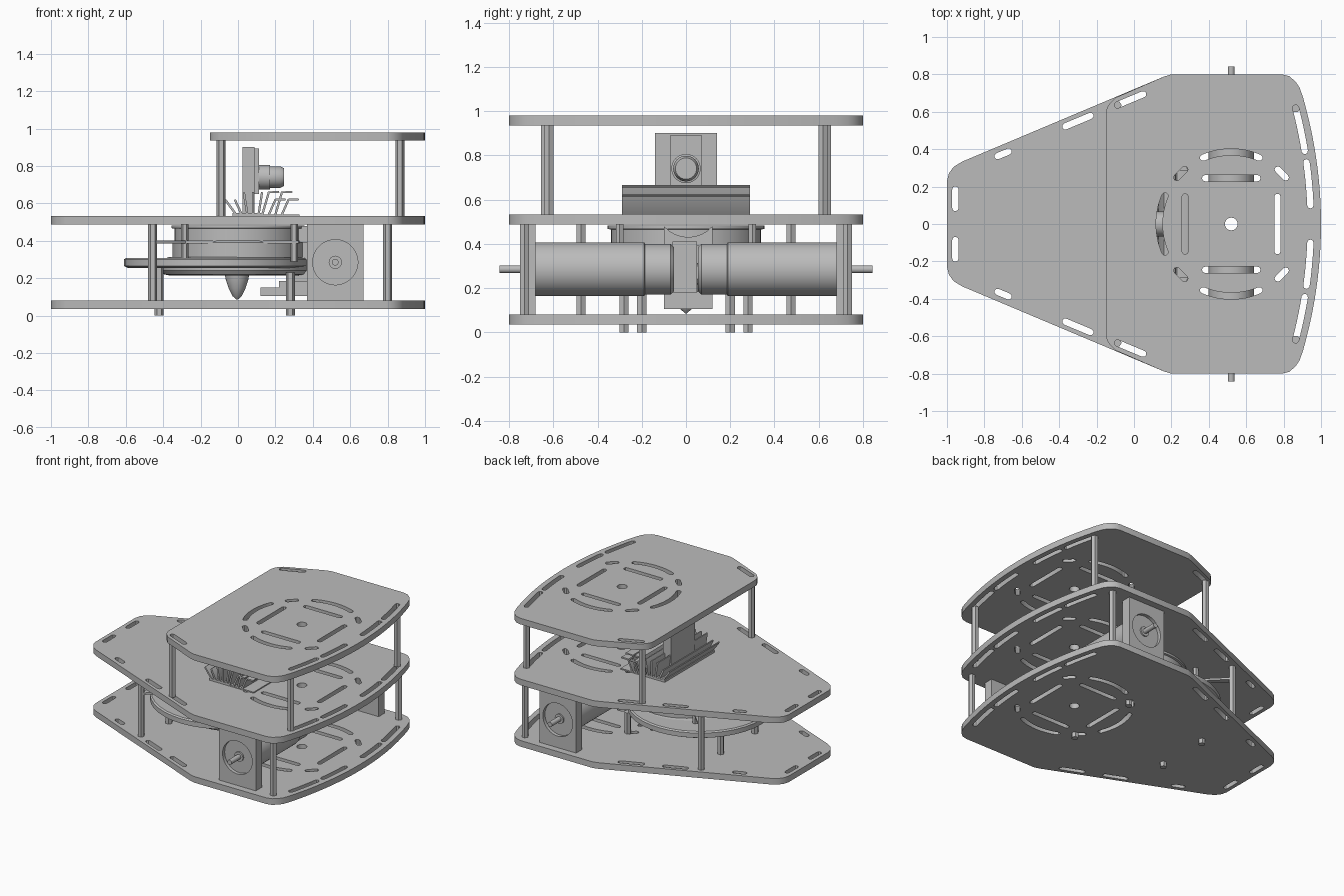
import bpy, bmesh, math
from mathutils import Matrix, Vector

cube = bpy.data.objects.get("Cube")
if cube:
    bpy.data.objects.remove(cube, do_unlink=True)

grey = bpy.data.materials.new("plain_grey")
grey.use_nodes = True
colour = (0.5, 0.5, 0.5, 1)
grey.diffuse_color = colour
grey.node_tree.nodes["Principled BSDF"].inputs["Base Color"].default_value = colour

AXES = {"Z": Matrix.Identity(4),
        "X": Matrix.Rotation(math.pi / 2, 4, "Y"),
        "Y": Matrix.Rotation(-math.pi / 2, 4, "X")}


def add(name, bm, smooth=False):
    bmesh.ops.remove_doubles(bm, verts=bm.verts, dist=1e-5)
    bmesh.ops.recalc_face_normals(bm, faces=bm.faces)
    me = bpy.data.meshes.new(name)
    bm.to_mesh(me)
    bm.free()
    me.materials.clear()
    me.materials.append(grey)
    ob = bpy.data.objects.new(name, me)
    bpy.context.collection.objects.link(ob)
    if smooth:
        bpy.ops.object.select_all(action="DESELECT")
        ob.select_set(True)
        bpy.context.view_layer.objects.active = ob
        bpy.ops.object.shade_smooth_by_angle(angle=math.radians(35))
    return ob


def box(name, x, y, z):
    bm = bmesh.new()
    bmesh.ops.create_cube(bm, size=1)
    for v in bm.verts:
        v.co = [(lo + hi) / 2 + c * (hi - lo) for c, (lo, hi) in zip(v.co, (x, y, z))]
    return add(name, bm)


def lathe(name, profile, at, axis="Z", sides=40):
    """Turn (radius, distance) pairs about an axis through a point."""
    bm = bmesh.new()
    place = Matrix.Translation(at) @ AXES[axis]
    rings = []
    for r, h in profile:
        rings.append([bm.verts.new(place @ Vector((r * math.cos(a), r * math.sin(a), h)))
                      for a in (math.tau * i / sides for i in range(sides))])
    for a, b in zip(rings, rings[1:]):
        for i in range(sides):
            j = (i + 1) % sides
            bm.faces.new((a[i], a[j], b[j], b[i]))
    bm.faces.new(rings[0])
    bm.faces.new(rings[-1])
    return add(name, bm, sides > 8)


def sheet(name, loops, low, high, place=None):
    """Flat sheet whose first loop is the outline and the rest are holes."""
    cu = bpy.data.curves.new(name, "CURVE")
    cu.dimensions, cu.fill_mode, cu.extrude = "2D", "BOTH", (high - low) / 2
    for loop in loops:
        sp = cu.splines.new("POLY")
        sp.points.add(len(loop) - 1)
        for p, (x, y) in zip(sp.points, loop):
            p.co = (x, y, 0, 1)
        sp.use_cyclic_u = True
    ob = bpy.data.objects.new(name + "_outline", cu)
    bpy.context.collection.objects.link(ob)
    bpy.context.view_layer.update()
    me = bpy.data.meshes.new_from_object(ob.evaluated_get(bpy.context.evaluated_depsgraph_get()))
    bm = bmesh.new()
    bm.from_mesh(me)
    bpy.data.objects.remove(ob)
    bpy.data.meshes.remove(me)
    bm.transform((place or Matrix.Identity(4)) @ Matrix.Translation((0, 0, (low + high) / 2)))
    return add(name, bm, True)


def slot(path, w=0.017):
    """Round-ended outline around an open path."""
    pts = [Vector(p) for p in path]
    loop = []
    for side in (pts, pts[::-1]):
        for i, p in enumerate(side):
            d = side[min(i + 1, len(side) - 1)] - side[max(i - 1, 0)]
            a = math.atan2(d.y, d.x)
            turns = [-90, -45, 0, 45] if i == len(side) - 1 else [-90]
            loop += [(p.x + w * math.cos(a + math.radians(t)),
                      p.y + w * math.sin(a + math.radians(t))) for t in turns]
    return loop


def bar_slot(x, y, length, deg):
    dx, dy = (length / 2 * f(math.radians(deg)) for f in (math.cos, math.sin))
    return slot([(x - dx, y - dy), (x + dx, y + dy)])


def arc(x, y, r, start, end, n=12):
    return [(x + r * math.cos(math.radians(start + (end - start) * i / n)),
             y + r * math.sin(math.radians(start + (end - start) * i / n))) for i in range(n + 1)]


def bowed(inset, y0, y1, n=8):
    ys = [y0 + (y1 - y0) * i / n for i in range(n + 1)]
    return [(1 - inset - 0.21 * y * y, y) for y in ys]


# Slotted deck plates
HUB = 0.52
def deck(name, front, z):
    holes = [arc(HUB, 0, 0.034, 0, 345, 23)]
    for s in (1, -1):
        holes += [bar_slot(-0.02, s * 0.665, 0.15, s * 22.6),
                  slot(bowed(0.055, s * 0.39, s * 0.62)),
                  slot(bowed(0.055, s * 0.1, s * 0.33)),
                  slot(arc(HUB, 0, 0.385, s * 90 - 23, s * 90 + 23)),
                  bar_slot(HUB, s * 0.245, 0.28, 0),
                  bar_slot(HUB + s * 0.247, 0, 0.29, 90),
                  bar_slot(HUB - 0.27, s * 0.27, 0.06, s * 45),
                  bar_slot(HUB + 0.27, s * 0.27, 0.06, -s * 45)]
        if front == "long":
            holes += [bar_slot(-0.955, s * 0.135, 0.1, 90),
                      bar_slot(-0.7, s * 0.375, 0.065, s * 22.6),
                      bar_slot(-0.3, s * 0.55, 0.145, s * 22.6)]
    holes.append(slot(arc(HUB, 0, 0.385, 157, 203)))
    nose = ([(-1, 0.23), (-0.99, 0.27), (-0.965, 0.305), (-0.92, 0.333)] if front == "long" else
            [(-0.15, 0.59), (-0.145, 0.62), (-0.13, 0.645), (-0.1, 0.675)])
    half = nose + [(0.16, 0.788), (0.2, 0.8), (0.79, 0.8), (0.83, 0.79), (0.865, 0.76),
                   (0.885, 0.73)]
    outline = half + bowed(0, 0.68, -0.68, 24) + [(x, -y) for x, y in half[::-1]]
    sheet(name, [outline] + holes, z, z + 0.045)


deck("bottom_deck", "long", 0.035)
deck("middle_deck", "long", 0.487)
deck("top_deck", "short", 0.935)


def post(name, x, y, low, high, r=0.024):
    lathe(name, [(r, low), (r, high)], (x, y, 0), sides=6)


def motor_part(name, s, profile, sides=40):
    lathe(name, [(r, s * h) for r, h in profile], (HUB, 0, 0.285), "Y", sides)


for s, side in ((1, "back"), (-1, "front")):
    # Hexagonal spacers and feet
    post(side + "_upper_post_inner", -0.09, s * 0.635, 0.53, 0.94)
    post(side + "_upper_post_outer", 0.865, s * 0.62, 0.53, 0.94)
    post(side + "_lower_post_inner", -0.457, s * 0.475, 0.08, 0.49)
    post(side + "_lower_post_outer", 0.8, s * 0.73, 0.08, 0.49)
    post(side + "_foot_narrow", -0.422, s * 0.2, 0, 0.27)
    post(side + "_foot_wide", 0.28, s * 0.28, 0, 0.23)
    post(side + "_fan_post_a", -0.285, s * 0.3, 0.29, 0.49, 0.02)
    post(side + "_fan_post_b", 0.3, s * 0.3, 0.29, 0.49, 0.02)

    # Drive motors with their mounting plates and shafts
    motor_part(side + "_motor", s, [(0.1, 0.055), (0.115, 0.07), (0.115, 0.185), (0.122, 0.19),
                                    (0.122, 0.725)])
    motor_part(side + "_motor_shaft", s, [(0.018, 0.7), (0.018, 0.842)], 12)
    motor_part(side + "_motor_boss", s, [(0.035, 0.7), (0.035, 0.735)], 16)
    square = [(0.37, 0.08), (0.67, 0.08), (0.67, 0.488), (0.37, 0.488)]
    place = Matrix.Translation((0, s * 0.715, 0)) @ Matrix.Rotation(math.pi / 2, 4, "X")
    sheet(side + "_motor_mount", [square, arc(HUB, 0.285, 0.121, 0, 350, 35)], -0.035, 0.035, place)

    # Thin braces joining the spacers to the fan
    sheet(side + "_fan_brace", [slot([(-0.45, s * 0.46), (-0.285, s * 0.3), (0.31, s * 0.3)], 0.02)],
          0.385, 0.4)

# Suction fan: collar, housing, drum, rim and nose cone
lathe("fan_collar", [(0.47, 0.255), (0.49, 0.265), (0.49, 0.3), (0.48, 0.308), (0.3, 0.308)],
      (-0.12, 0, 0))
lathe("fan_housing", [(0.35, 0.215), (0.375, 0.22), (0.39, 0.24), (0.39, 0.3), (0.35, 0.312)],
      (-0.02, 0, 0))
lathe("fan_drum", [(0.35, 0.31), (0.35, 0.39), (0.34, 0.4), (0.34, 0.465), (0.355, 0.467),
                   (0.355, 0.482)], (0, 0, 0))
lathe("fan_nose", [(0.004, 0.085), (0.025, 0.105), (0.045, 0.145), (0.06, 0.19), (0.065, 0.22)],
      (-0.005, 0, 0), sides=24)

# Bracket and small unit between the motors
box("centre_foot", (0.12, 0.37), (-0.1, 0.12), (0.105, 0.15))
box("centre_arm", (0.22, 0.37), (-0.1, 0.12), (0.15, 0.185))
box("centre_column", (0.3, 0.38), (-0.06, 0.05), (0.18, 0.41))
saddle = [(-0.1, 0.39), (0.12, 0.39), (0.12, 0.48)] + arc(0.01, 0.575, 0.145, -42, -138, 8) + [(-0.1, 0.48)]
sheet("centre_saddle", [saddle], 0.3, 0.37, Matrix(((0, 0, 1, 0), (1, 0, 0, 0), (0, 1, 0, 0), (0, 0, 0, 1))))

# Finned heat sink
def fin(name, path):
    rot = Matrix.Rotation(math.pi / 2, 4, "X")
    sheet(name, [slot(path, 0.006)], -0.29, 0.29, rot)


box("heat_sink_base", (-0.03, 0.13), (-0.29, 0.29), (0.53, 0.548))
for i, lean in enumerate((-0.055, -0.035, -0.018, 0.0, 0.018)):
    x = -0.01 + 0.03 * i
    fin(f"heat_sink_fin_{i + 1}", [(x, 0.54), (x + lean, 0.655 if i > 1 else 0.615)])
for i in range(4):
    x = 0.13 + 0.035 * i
    top = 0.66 - 0.04 * (i % 2)
    fin(f"heat_sink_lip_{i + 1}", [(x, 0.54), (x + 0.035, top), (x + 0.085, top)])
box("heat_sink_foot", (0.11, 0.33), (-0.29, 0.29), (0.53, 0.54))

# Camera on its upright board
box("camera_board", (0.025, 0.088), (-0.14, 0.14), (0.53, 0.9))
box("camera_housing", (0.08, 0.112), (-0.07, 0.07), (0.65, 0.892))
lathe("camera_lens", [(0.066, 0.11), (0.066, 0.17), (0.058, 0.172), (0.058, 0.225), (0.048, 0.245)],
      (0, 0, 0.74), "X", 32)
